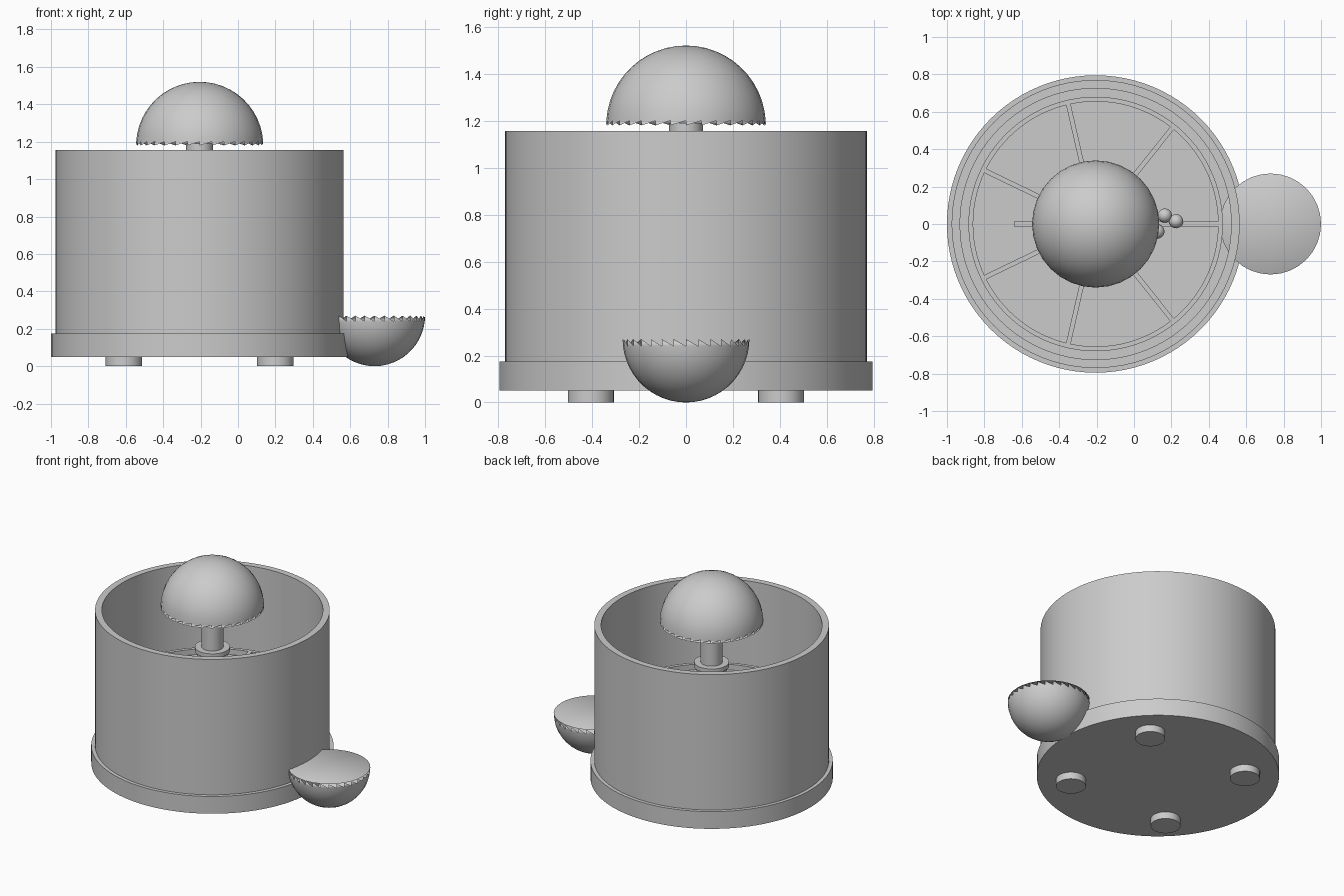
import bpy, bmesh, math
from mathutils import Vector

cube = bpy.data.objects.get("Cube")
if cube:
    bpy.data.objects.remove(cube, do_unlink=True)

AXIS = -0.205  # x position of the drum's axis

grey = bpy.data.materials.new("plain grey")
grey.use_nodes = True
grey.diffuse_color = (0.6, 0.6, 0.6, 1)
grey.node_tree.nodes["Principled BSDF"].inputs["Base Color"].default_value = (0.6, 0.6, 0.6, 1)


def finish(name, bm, location):
    bmesh.ops.recalc_face_normals(bm, faces=bm.faces)
    mesh = bpy.data.meshes.new(name)
    bm.to_mesh(mesh)
    bm.free()
    mesh.materials.append(grey)
    obj = bpy.data.objects.new(name, mesh)
    obj.location = location
    bpy.context.collection.objects.link(obj)
    bpy.ops.object.select_all(action="DESELECT")
    obj.select_set(True)
    bpy.context.view_layer.objects.active = obj
    bpy.ops.object.shade_smooth_by_angle(angle=math.radians(35))
    return obj


def lathe(name, profile, x=AXIS, y=0, steps=96):
    """Spin a closed (radius, z) outline around a vertical axis."""
    bm = bmesh.new()
    verts = [bm.verts.new((r, 0, z)) for r, z in profile]
    edges = [bm.edges.new((verts[i - 1], verts[i])) for i in range(len(verts))]
    bmesh.ops.spin(bm, geom=verts + edges, axis=(0, 0, 1), cent=(0, 0, 0),
                   angle=math.tau, steps=steps)
    bmesh.ops.remove_doubles(bm, verts=bm.verts, dist=1e-4)
    bmesh.ops.dissolve_degenerate(bm, edges=bm.edges, dist=1e-5)
    return finish(name, bm, (x, y, 0))


def cylinder(name, radius, bottom, top, x=AXIS, y=0, steps=64):
    bm = bmesh.new()
    bmesh.ops.create_cone(bm, cap_ends=True, segments=steps, radius1=radius,
                          radius2=radius, depth=top - bottom)
    return finish(name, bm, (x, y, (top + bottom) / 2))


def tube(name, inner, outer, bottom, top):
    return lathe(name, [(inner, bottom), (outer, bottom), (outer, top), (inner, top)])


def bar(name, start, end, width, bottom, top, angle):
    bm = bmesh.new()
    bmesh.ops.create_cube(bm, size=1)
    bmesh.ops.scale(bm, vec=(end - start, width, top - bottom), verts=bm.verts)
    obj = finish(name, bm, (AXIS + (start + end) / 2 * math.cos(angle),
                            (start + end) / 2 * math.sin(angle), (top + bottom) / 2))
    obj.rotation_euler.z = angle
    return obj


def toothed_half(name, radius, x, z, up, tooth, count=32, rings=12):
    """Half ball with a flat lid and a saw-toothed band next to the lid."""
    bm = bmesh.new()
    first = math.asin(tooth / radius)
    angles = [0] + [first + (math.pi / 2 - first) * i / rings for i in range(rings)]
    rows = [[bm.verts.new((radius * math.cos(a) * math.cos(math.tau * i / count),
                           radius * math.cos(a) * math.sin(math.tau * i / count),
                           up * radius * math.sin(a))) for i in range(count)]
            for a in angles]
    pole = bm.verts.new(Vector((0, 0, up * radius)))
    bm.faces.new(rows[0])
    for i in range(count):
        j = (i + 1) % count
        bm.faces.new((rows[0][i], rows[1][j], rows[1][i]))
        for low, high in zip(rows[1:], rows[2:]):
            bm.faces.new((low[i], low[j], high[j], high[i]))
        bm.faces.new((rows[-1][i], rows[-1][j], pole))
    return finish(name, bm, (x, 0, z))


# Base, wall and feet
cylinder("base", 0.795, 0.05, 0.175, steps=96)
tube("drum_wall", 0.725, 0.77, 0.17, 1.155)
for sx, side in ((-1, "right"), (1, "left")):
    for sy, end in ((-1, "front"), (1, "back")):
        cylinder(f"{end}_{side}_foot", 0.098, 0, 0.052,
                 AXIS + sx * 0.405, sy * 0.405, 32)

# Wheel with seven dividers
cylinder("wheel_plate", 0.68, 0.5, 0.53, steps=96)
tube("wheel_rim", 0.655, 0.68, 0.52, 0.57)
for i in range(7):
    bar(f"divider_{i + 1}", 0.05, 0.66, 0.025, 0.52, 0.57, math.tau * i / 7)
bar("pointer_arm", 0.05, 0.435, 0.034, 0.57, 0.61, math.pi)

# Central post with stacked collars
cylinder("post", 0.072, 0.17, 1.19, steps=32)
cylinder("hub", 0.095, 0.53, 0.85, steps=32)
tube("lower_collar", 0.06, 0.1, 0.8, 0.85)
tube("upper_collar", 0.06, 0.115, 0.86, 0.89)

# Loose balls on the wheel
for i, (x, y) in enumerate(((0.165, 0.045), (0.225, 0.015), (0.125, -0.04))):
    bm = bmesh.new()
    bmesh.ops.create_uvsphere(bm, u_segments=20, v_segments=12, radius=0.038)
    finish(f"ball_{i + 1}", bm, (x, y, 0.59))

# Dome cap and side bowl
toothed_half("dome_cap", 0.34, AXIS, 1.18, 1, 0.02)
toothed_half("side_bowl", 0.27, 0.73, 0.27, -1, 0.03)
